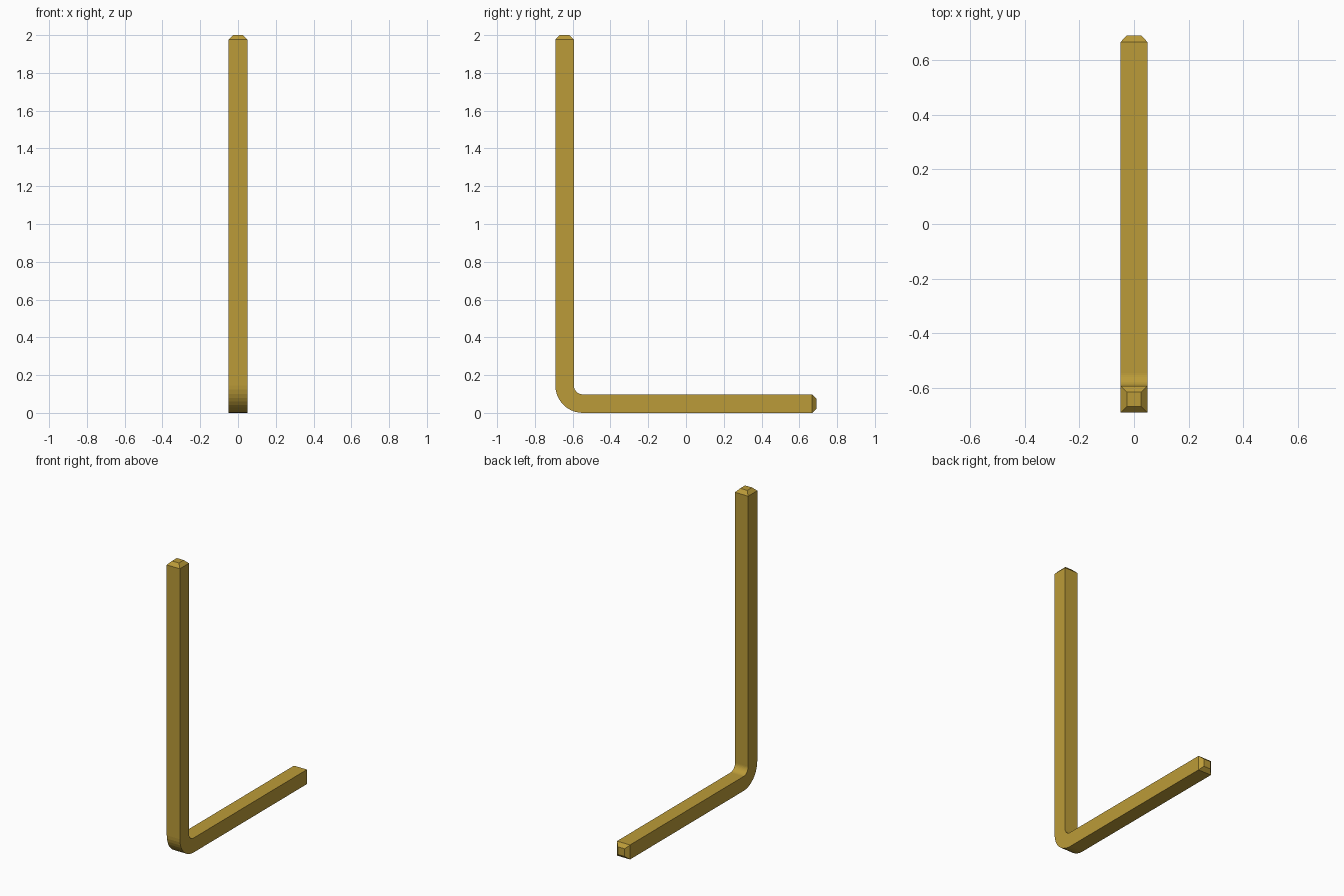
import bpy, bmesh, math

if "Cube" in bpy.data.objects:
    bpy.data.objects.remove(bpy.data.objects["Cube"])

H = 0.049            # half thickness of the square bar
TIP = 0.026          # half width of the chamfered tip
CH = 0.024           # chamfer length
R = 0.097            # centre-line bend radius
Y0, Y1, TOP = -0.692, 0.692, 2.0
SEG = 10

# Centre-line stations: (y, z, angle of the section's outward axis, half size)
yc, zc = Y0 + H + R, H + R
stations = [(Y0 + H, TOP, math.pi, TIP), (Y0 + H, TOP - CH, math.pi, H)]
for i in range(SEG + 1):
    a = math.pi + math.pi / 2 * i / SEG
    stations.append((yc + R * math.cos(a), zc + R * math.sin(a), a, H))
stations += [(Y1 - CH, H, 1.5 * math.pi, H), (Y1, H, 1.5 * math.pi, TIP)]

# Loft square sections along the bent path
bm = bmesh.new()
rings = []
for y, z, a, h in stations:
    rings.append([bm.verts.new((sx * h, y + so * h * math.cos(a), z + so * h * math.sin(a)))
                  for sx, so in ((-1, -1), (1, -1), (1, 1), (-1, 1))])
for r, s in zip(rings, rings[1:]):
    for i in range(4):
        j = (i + 1) % 4
        bm.faces.new((r[i], r[j], s[j], s[i]))
bm.faces.new(rings[0])
bm.faces.new(rings[-1])
bmesh.ops.recalc_face_normals(bm, faces=bm.faces)

mesh = bpy.data.meshes.new("bent_bar")
bm.to_mesh(mesh)
bm.free()
bar = bpy.data.objects.new("bent_bar", mesh)
bpy.context.collection.objects.link(bar)

# Brass colour
brass = bpy.data.materials.new("brass")
brass.diffuse_color = (0.50, 0.33, 0.04, 1)
brass.use_nodes = True
brass.node_tree.nodes["Principled BSDF"].inputs["Base Color"].default_value = brass.diffuse_color
mesh.materials.append(brass)
